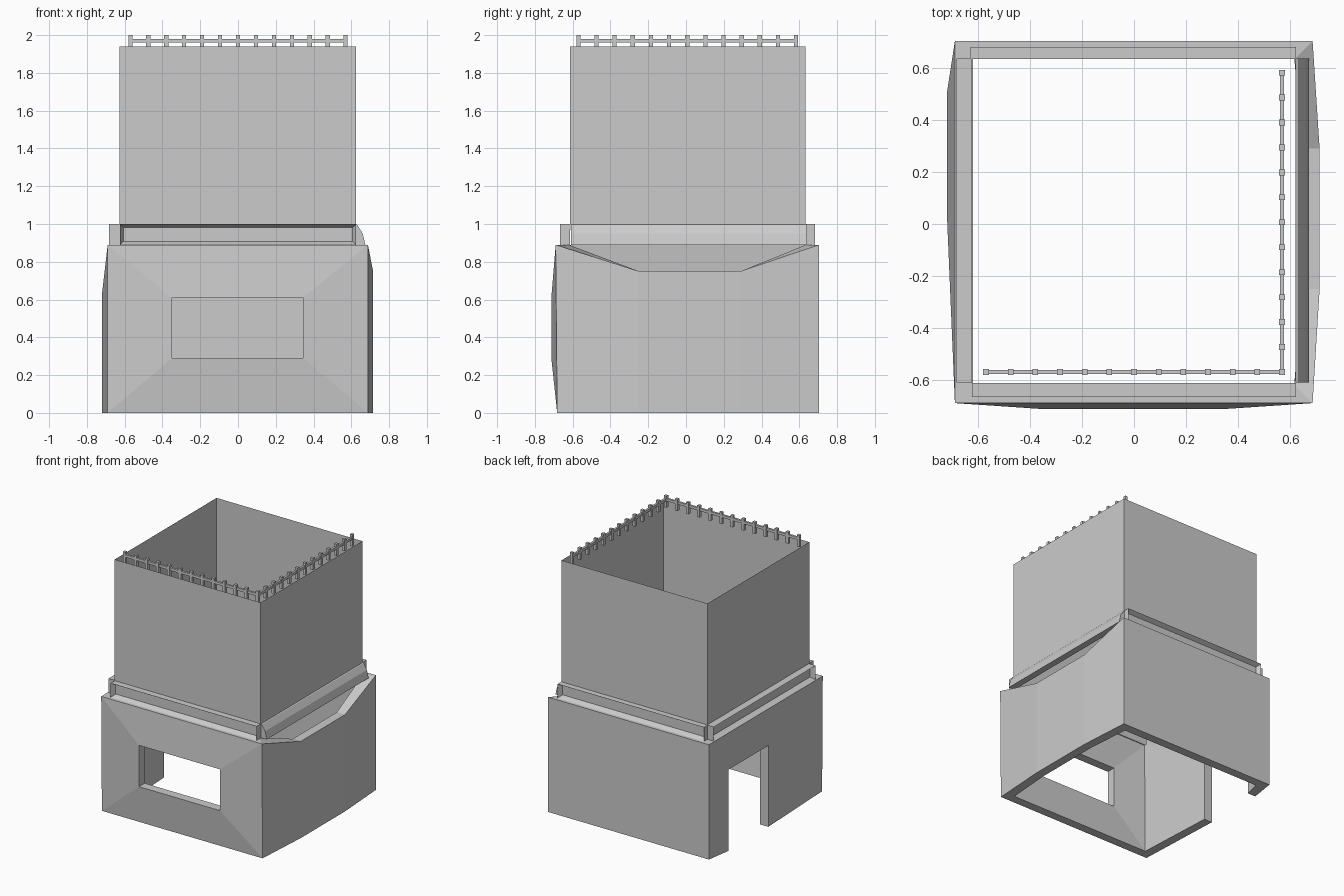
import bpy, bmesh
from mathutils import Vector

if "Cube" in bpy.data.objects:
    bpy.data.objects.remove(bpy.data.objects["Cube"])

T = 0.07  # lower wall thickness


def make_object(name, bm, recalc=True):
    if recalc:
        bmesh.ops.recalc_face_normals(bm, faces=bm.faces[:])
    me = bpy.data.meshes.new(name)
    bm.to_mesh(me)
    bm.free()
    ob = bpy.data.objects.new(name, me)
    bpy.context.collection.objects.link(ob)
    return ob


def add_box(bm, lo, hi):
    vs = bmesh.ops.create_cube(bm, size=1)["verts"]
    for v in vs:
        v.co = Vector([lo[i] + (v.co[i] + 0.5) * (hi[i] - lo[i]) for i in range(3)])
    return vs


# Lower storey: bulging thick walls with window, doorway and slumped right side
def corners(z, front):
    return [(-0.69, front, z), (0.688, front, z), (0.688, 0.705, z), (-0.69, 0.705, z)]


b = corners(0, -0.682)
t = corners(0.89, -0.69)
win = [(-0.35, -0.713, 0.29), (0.345, -0.713, 0.29), (0.345, -0.713, 0.61), (-0.35, -0.713, 0.61)]
door = [(-0.72, 0.51, 0), (-0.72, 0.51, 0.63), (-0.72, 0.02, 0.63), (-0.72, 0.02, 0)]
rb = [(0.715, -0.25, 0), (0.715, 0.29, 0)]
rt = [(0.715, -0.25, 0.75), (0.715, 0.29, 0.75)]
faces = [
    [b[0], b[1], win[1], win[0]], [b[1], t[1], win[2], win[1]],
    [t[1], t[0], win[3], win[2]], [t[0], b[0], win[0], win[3]],
    [b[1], rb[0], rt[0], t[1]], [rb[0], rb[1], rt[1], rt[0]], [rb[1], b[2], t[2], rt[1]],
    [b[2], b[3], t[3], t[2]],
    [b[3], door[0], door[1], t[3]], [t[3], door[1], door[2], t[0]], [t[0], door[2], door[3], b[0]],
]


def inward(p):
    x, y, z = p
    nx = x - T if x > 0.6 else x + T if x < -0.6 else x
    ny = y - T if y > 0.6 else y + T if y < -0.6 else y
    return (nx, ny, z)


bm = bmesh.new()
points = {p for f in faces for p in f}
outer = {p: bm.verts.new(p) for p in sorted(points)}
inner = {p: bm.verts.new(inward(p)) for p in sorted(points)}
edges = [(f[i], f[(i + 1) % 4]) for f in faces for i in range(4)]
for f in faces:
    bm.faces.new([outer[p] for p in f])
    bm.faces.new([inner[p] for p in reversed(f)])
for p, q in edges:
    if (q, p) not in edges:  # open borders become rims and jambs
        bm.faces.new([outer[q], outer[p], inner[p], inner[q]])
make_object("lower_walls", bm)


# Trim bands with a long recessed slot
def trim(name, lo, hi, normal):
    bm = bmesh.new()
    add_box(bm, lo, hi)
    bm.normal_update()
    n = Vector(normal)
    face = max(bm.faces, key=lambda f: f.normal.dot(n))
    bmesh.ops.inset_individual(bm, faces=[face], thickness=0.026)
    for v in face.verts:
        v.co -= n * 0.035
    make_object(name, bm)


trim("trim_front", (-0.625, -0.667, 0.89), (0.625, -0.613, 1.0), (0, -1, 0))
trim("trim_back", (-0.63, 0.635, 0.89), (0.625, 0.682, 1.0), (0, 1, 0))
trim("trim_left", (-0.684, -0.61, 0.89), (-0.625, 0.637, 1.0), (-1, 0, 0))

# Sagging trim on the right side
bm = bmesh.new()
profile = [(0.622, 1.0), (0.632, 0.995), (0.66, 0.95), (0.674, 0.89), (0.622, 0.89)]
f = bm.faces.new([bm.verts.new((x, -0.61, z)) for x, z in profile])
ext = bmesh.ops.extrude_face_region(bm, geom=[f])["geom"]
bmesh.ops.translate(bm, vec=(0, 1.247, 0),
                    verts=[g for g in ext if isinstance(g, bmesh.types.BMVert)])
make_object("trim_right_sagging", bm)

# Upper storey: thin open shell
bm = bmesh.new()
add_box(bm, (-0.627, -0.615, 0.97), (0.625, 0.633, 1.94))
bm.normal_update()
bmesh.ops.delete(bm, geom=[f for f in bm.faces if abs(f.normal.z) > 0.5], context="FACES_ONLY")
make_object("upper_walls", bm, False)


# Roof railings
def railing(name, start, end, count):
    bm = bmesh.new()
    a, e = Vector(start), Vector(end)
    for i in range(count):
        p = a.lerp(e, i / (count - 1))
        add_box(bm, (p.x - 0.011, p.y - 0.011, 1.91), (p.x + 0.011, p.y + 0.011, 2.0))
    r = Vector((0.008, 0.008, 0.01))
    add_box(bm, a - r, e + r)
    make_object(name, bm)


railing("railing_front", (-0.57, -0.57, 1.97), (0.57, -0.57, 1.97), 13)
railing("railing_right", (0.57, -0.57, 1.97), (0.57, 0.583, 1.97), 13)
